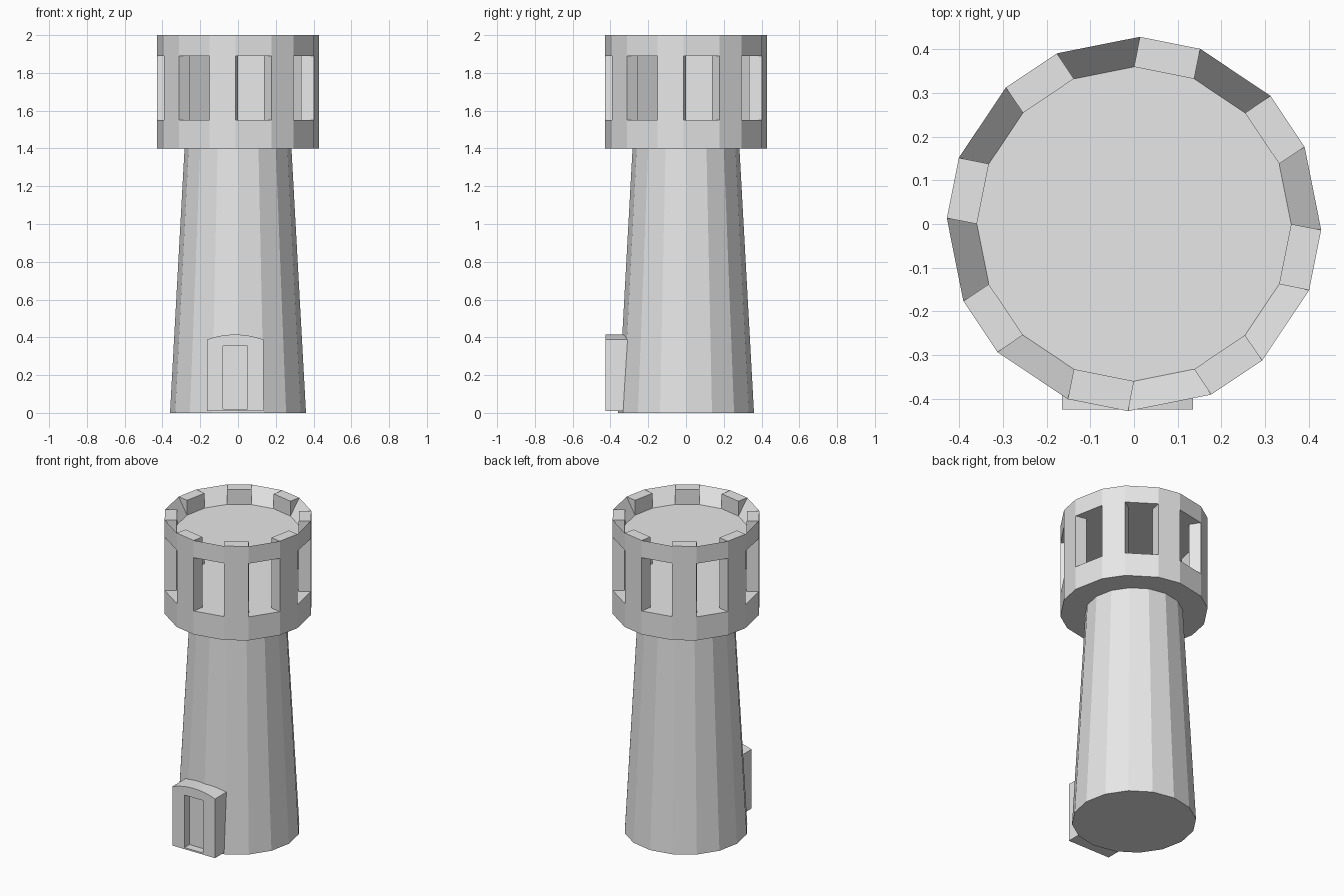
import bpy, bmesh, math

cube = bpy.data.objects.get("Cube")
if cube:
    bpy.data.objects.remove(cube, do_unlink=True)

stone = bpy.data.materials.new("pale_grey_stone")
stone.use_nodes = True
grey = (0.8, 0.8, 0.8, 1)
stone.diffuse_color = grey
for node in stone.node_tree.nodes:
    if node.type == 'BSDF_PRINCIPLED':
        node.inputs["Base Color"].default_value = grey

SIDES = 16


def finish(name, bm):
    bmesh.ops.recalc_face_normals(bm, faces=bm.faces)
    mesh = bpy.data.meshes.new(name)
    bm.to_mesh(mesh)
    bm.free()
    mesh.materials.append(stone)
    obj = bpy.data.objects.new(name, mesh)
    bpy.context.collection.objects.link(obj)
    return obj


def prism_y(name, outline, front, back):
    """Extrude an x-z outline from front to back."""
    bm = bmesh.new()
    face = bm.faces.new([bm.verts.new((x, front, z)) for x, z in outline])
    new = bmesh.ops.extrude_face_region(bm, geom=[face])["geom"]
    verts = [v for v in new if isinstance(v, bmesh.types.BMVert)]
    bmesh.ops.translate(bm, verts=verts, vec=(0, back - front, 0))
    return finish(name, bm)


# Tapered shaft
bm = bmesh.new()
bmesh.ops.create_cone(bm, cap_ends=True, segments=SIDES,
                      radius1=0.36, radius2=0.283, depth=1.4)
bmesh.ops.translate(bm, verts=bm.verts, vec=(0, 0, 0.7))
finish("tower_shaft", bm)

# Crown: hollow lookout room with eight posts, parapet and raised blocks
bm = bmesh.new()


def ring(radius, z, flare=0):
    # flare narrows the posts outside so that their side walls are parallel
    verts = []
    for k in range(SIDES):
        a = math.radians(22.5 * (k - 1) + (flare if k % 2 == 0 else -flare))
        verts.append(bm.verts.new((radius * math.cos(a), radius * math.sin(a), z)))
    return verts


def outer(z):
    return ring(0.429, z, 1.8)


def inner(z):
    return ring(0.36, z)


base_o, sill_o, head_o, top_o = [outer(z) for z in (1.4, 1.55, 1.89, 2.0)]
sill_i, head_i, roof_i, top_i = [inner(z) for z in (1.55, 1.89, 1.905, 2.0)]
for cap in (base_o, sill_i, head_i, roof_i):
    bm.faces.new(cap)
for k in range(SIDES):
    n = (k + 1) % SIDES

    def quad(lower, upper):
        bm.faces.new((lower[k], lower[n], upper[n], upper[k]))

    quad(base_o, sill_o)
    quad(head_o, top_o)
    if k % 2 == 0:      # post with a block above it
        quad(sill_o, head_o)
        quad(sill_i, head_i)
        quad(top_o, top_i)
        quad(roof_i, top_i)
        for e in (k, n):
            bm.faces.new((sill_o[e], sill_i[e], head_i[e], head_o[e]))
            bm.faces.new((top_o[e], top_i[e], roof_i[e]))
    else:               # opening with a sloped parapet above it
        quad(sill_o, sill_i)
        quad(head_o, head_i)
        quad(top_o, roof_i)
loose = [v for v in bm.verts if not v.link_faces]
bmesh.ops.delete(bm, geom=loose, context='VERTS')
finish("lookout_crown", bm)

# Porch with a shallow arched top
cx, half, steps = -0.015, 0.15, 8
outline = [(cx - half, 0.01), (cx + half, 0.01)]
for i in range(steps + 1):
    t = 1 - 2 * i / steps
    outline.append((cx + half * t, 0.388 + 0.027 * (1 - t * t)))
porch = prism_y("door_porch", outline, -0.425, -0.25)

# Recessed doorway cut into the porch
cutter = prism_y("doorway_cutter", [(-0.08, 0.02), (0.05, 0.02),
                                    (0.05, 0.355), (-0.08, 0.355)], -0.5, -0.375)
cutter.hide_render = True
cut = porch.modifiers.new("doorway", 'BOOLEAN')
cut.operation = 'DIFFERENCE'
cut.solver = 'EXACT'
cut.object = cutter
bpy.context.view_layer.objects.active = porch
bpy.ops.object.modifier_apply(modifier=cut.name)
bpy.data.objects.remove(cutter, do_unlink=True)
